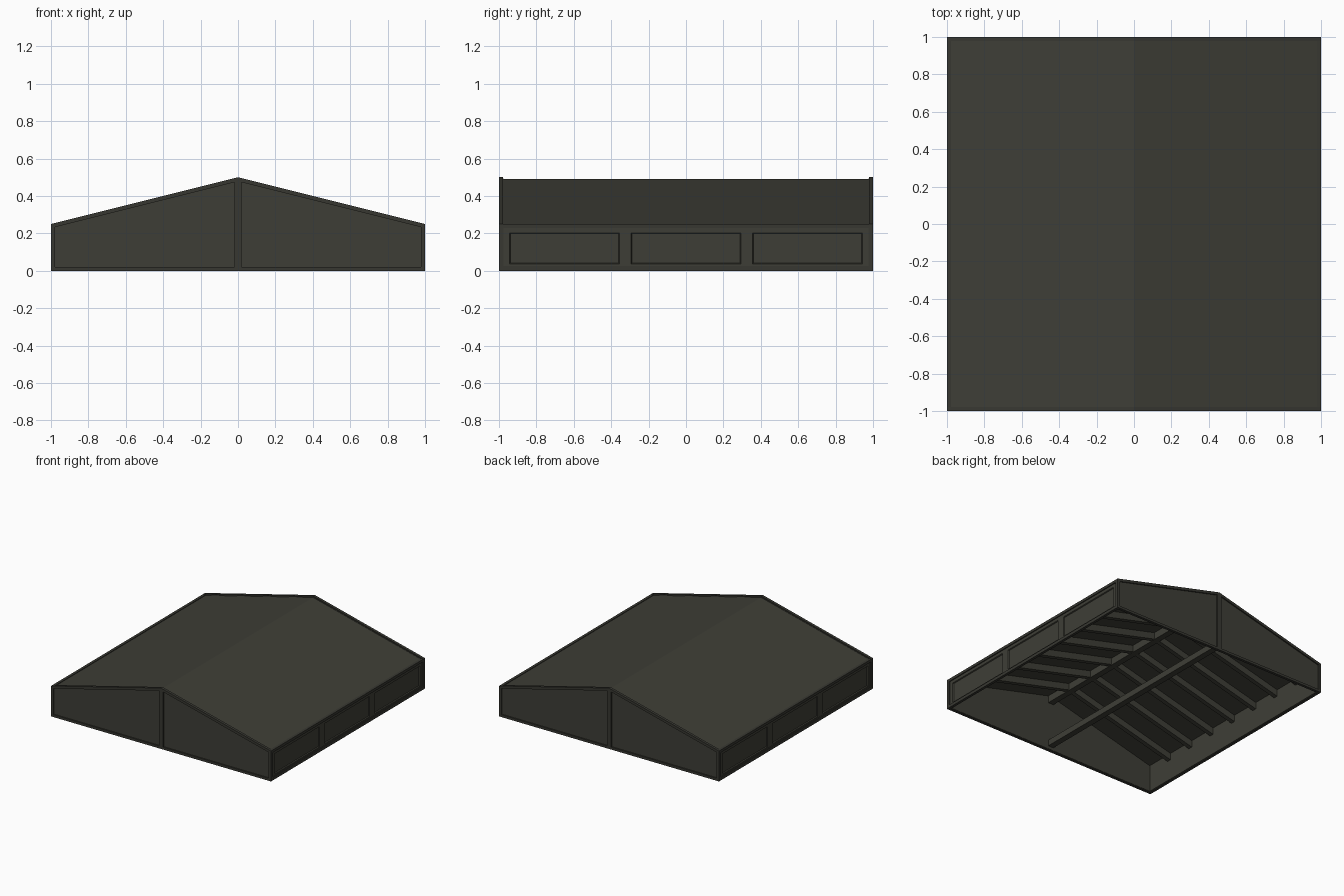
import bpy, bmesh

if "Cube" in bpy.data.objects:
    bpy.data.objects.remove(bpy.data.objects["Cube"])


def material(name, rgb):
    m = bpy.data.materials.new(name)
    m.diffuse_color = (*rgb, 1)
    m.use_nodes = True
    m.node_tree.nodes["Principled BSDF"].inputs["Base Color"].default_value = m.diffuse_color
    return m


PANEL = material("olive_grey_panel", (0.048, 0.048, 0.037))
TRIM = material("dark_olive_trim", (0.039, 0.039, 0.031))


def finish(name, bm, mat):
    bmesh.ops.recalc_face_normals(bm, faces=bm.faces)
    me = bpy.data.meshes.new(name)
    bm.to_mesh(me)
    bm.free()
    me.materials.append(mat)
    ob = bpy.data.objects.new(name, me)
    bpy.context.collection.objects.link(ob)
    return ob


def prism(name, profile, y0, y1, mat):
    """Extrude an x-z profile along y."""
    bm = bmesh.new()
    f = bm.faces.new([bm.verts.new((x, y0, z)) for x, z in profile])
    r = bmesh.ops.extrude_face_region(bm, geom=[f])
    vs = [v for v in r["geom"] if isinstance(v, bmesh.types.BMVert)]
    bmesh.ops.translate(bm, verts=vs, vec=(0, y1 - y0, 0))
    return finish(name, bm, mat)


def box(name, x0, x1, y0, y1, z0, z1, mat):
    return prism(name, [(x0, z0), (x1, z0), (x1, z1), (x0, z1)], y0, y1, mat)


def top(x):
    return 0.5 - 0.25 * abs(x)


def slope(name, s, xa, xb, hi, lo, y0, y1, mat):
    """Sloping board under the roof line, between depths hi and lo."""
    prism(name, [(s * xa, top(xa) - hi), (s * xb, top(xb) - hi),
                 (s * xb, top(xb) - lo), (s * xa, top(xa) - lo)], y0, y1, mat)


# Gable ends with raised frame
for e, end in ((-1, "front"), (1, "back")):
    prism(end + "_gable_wall",
          [(-.985, 0.005), (.985, 0.005), (.985, top(.985) - .008), (0, .492),
           (-.985, top(.985) - .008)], e * .99, e * .975, PANEL)
    ya, yb = e * 1.0, e * .978
    box(end + "_sill", -1, 1, ya, yb, 0, .02, TRIM)
    box(end + "_centre_post", -.02, .02, ya, yb, .02, .478, TRIM)
    for s in (-1, 1):
        box(end + "_corner_post", s, s * .98, ya, yb, .02, .235, TRIM)
        slope(end + "_gable_trim", s, 0, 1, 0, .022, ya, yb, TRIM)

for s, side in ((-1, "left"), (1, "right")):
    # Roof slab, slightly lower than the gable trim
    slope(side + "_roof", s, 0, .985, .01, .03, -.98, .98, PANEL)
    # Long wall frame
    box(side + "_eave_trim", s, s * .978, -1, 1, .228, .25, TRIM)
    box(side + "_sill", s, s * .978, -1, 1, 0, .025, TRIM)
    for e in (-1, 1):
        box(side + "_wall_end_post", s, s * .978, e, e * .975, .02, .235, TRIM)
    # Long wall in three bays, each with a sunken panel
    bay = 1.95 / 3
    for i in range(3):
        y0 = -.975 + i * bay
        ob = box(side + "_wall_bay", s * .973, s * .992, y0, y0 + bay, .005, .235, PANEL)
        bm = bmesh.new()
        bm.from_mesh(ob.data)
        f = max(bm.faces, key=lambda f: f.normal.x * s)
        bmesh.ops.inset_region(bm, faces=[f], thickness=.045, depth=0)
        bmesh.ops.inset_region(bm, faces=[f], thickness=.006, depth=-.008)
        bm.to_mesh(ob.data)
        bm.free()
    # Rafters
    for i in range(7):
        y = (i - 3) * .25
        slope(side + "_rafter", s, .0, .975, .028, .085, y - .018, y + .018, PANEL)

# Beams running the length of the inside
box("ridge_beam", -.025, .025, -.976, .976, .405, .475, PANEL)
box("lower_tie_beam", -.025, .025, -.976, .976, .03, .08, PANEL)
